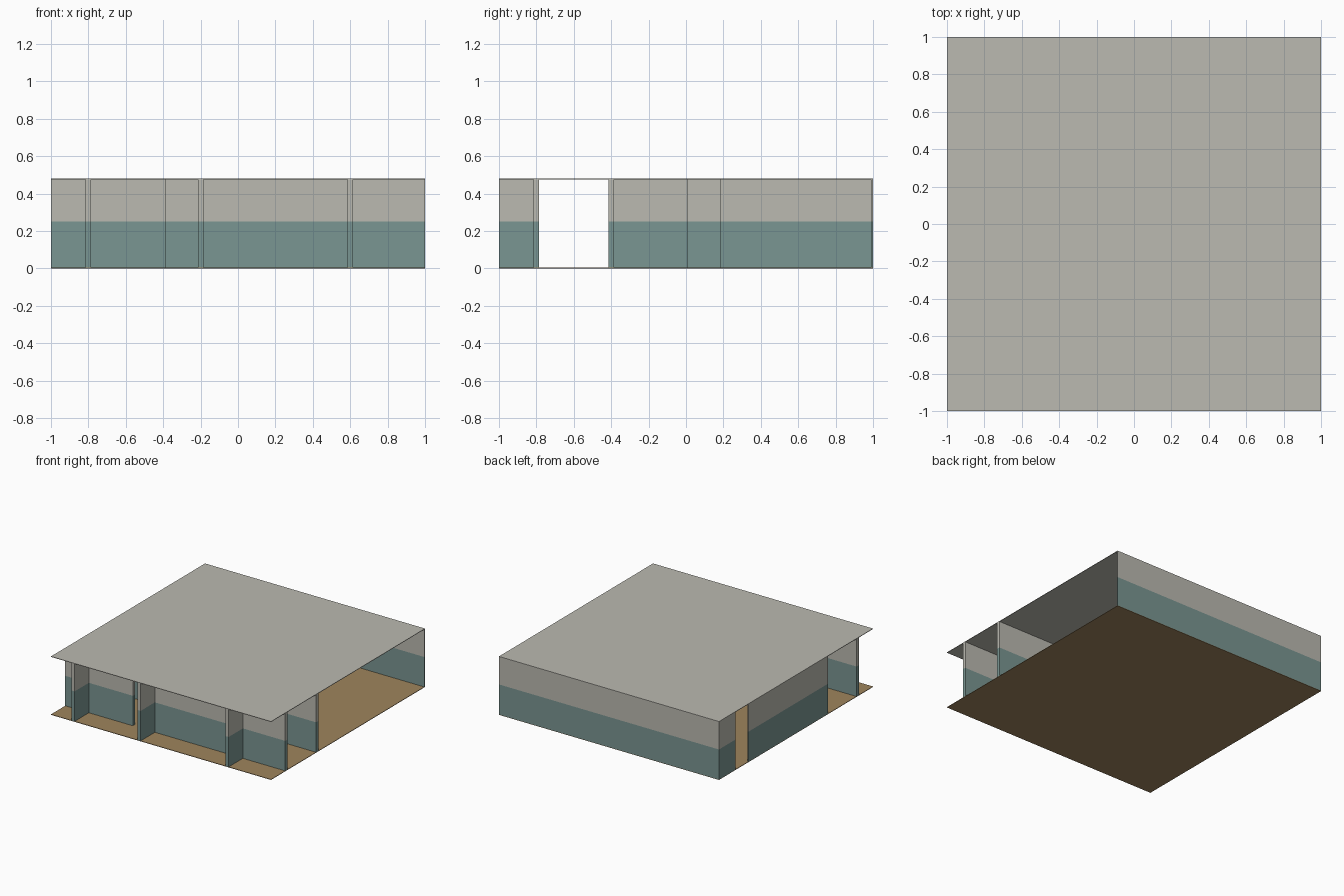
import bpy, bmesh

cube = bpy.data.objects.get("Cube")
if cube:
    bpy.data.objects.remove(cube, do_unlink=True)


def material(name, rgb):
    """Flat colour given as 8-bit display values."""
    lin = [((c / 255 + 0.055) / 1.055) ** 2.4 for c in rgb] + [1]
    m = bpy.data.materials.new(name)
    m.use_nodes = True
    m.diffuse_color = lin
    m.node_tree.nodes["Principled BSDF"].inputs["Base Color"].default_value = lin
    return m


PLASTER = material("warm grey plaster", (187, 186, 177))
TEAL = material("muted teal paint", (122, 150, 146))
WOOD = material("tan floor", (158, 132, 93))

TOP, BAND, SLAB = 0.48, 0.25, 0.004
HALF = 0.015      # half thickness of inner walls
SKIN = 0.01       # thickness of outer walls


def box(name, x0, x1, y0, y1, z0, z1, mats, split=None):
    """Box between two corners, optionally painted in two bands."""
    bm = bmesh.new()
    bmesh.ops.create_cube(bm, size=1)
    for v in bm.verts:
        v.co = [lo + (c + 0.5) * (hi - lo)
                for c, lo, hi in zip(v.co, (x0, y0, z0), (x1, y1, z1))]
    if split:
        bmesh.ops.bisect_plane(bm, geom=bm.verts[:] + bm.edges[:] + bm.faces[:],
                               plane_co=(0, 0, split), plane_no=(0, 0, 1))
        for f in bm.faces:
            f.material_index = int(f.calc_center_median().z > split)
    me = bpy.data.meshes.new(name)
    bm.to_mesh(me)
    bm.free()
    for m in mats:
        me.materials.append(m)
    bpy.context.collection.objects.link(bpy.data.objects.new(name, me))


def wall(name, x0, x1, y0, y1):
    box(name, x0, x1, y0, y1, SLAB, TOP - SLAB, (TEAL, PLASTER), BAND)


def wall_x(name, x0, x1, y):
    wall(name, x0, x1, y - HALF, y + HALF)


def wall_y(name, x, y0, y1):
    wall(name, x - HALF, x + HALF, y0, y1)


# Floor and roof slabs
box("floor", -1, 1, -1, 1, 0, SLAB, (WOOD,))
box("roof", -1, 1, -1, 1, TOP - SLAB, TOP, (PLASTER,))

# Front row: partition with a doorway, and short dividers to the front edge
wall_x("front_partition_right", -1, -0.4 + HALF, -0.8)
wall_x("front_partition_left", -0.2 - HALF, 1, -0.8)
for i, x in enumerate((-0.8, -0.2, 0.6)):
    wall_y(f"front_divider_{i + 1}", x, -1, -0.8 - HALF)

# Corridor wall
wall_x("corridor_wall", -1, 1, -0.4)

# Room dividers, the left one with a doorway
START = -0.4 + HALF
wall_y("right_room_divider", -0.4, START, 1)
wall_y("left_room_divider_front", 0.2, START, 0.008)
wall_y("left_room_divider_back", 0.2, 0.2 - HALF, 1)

# Back wall in bays between the dividers
bays = ((-1, -0.4 - HALF), (-0.4 + HALF, 0.2 - HALF), (0.2 + HALF, 1))
for i, (x0, x1) in enumerate(bays):
    wall(f"back_wall_{i + 1}", x0, x1, 1 - SKIN, 1)

# Right side wall with a doorway
wall("side_wall_front", -1, -1 + SKIN, START, 0.6 + HALF)
wall("side_wall_back", -1, -1 + SKIN, 0.8 - HALF, 1 - SKIN)
